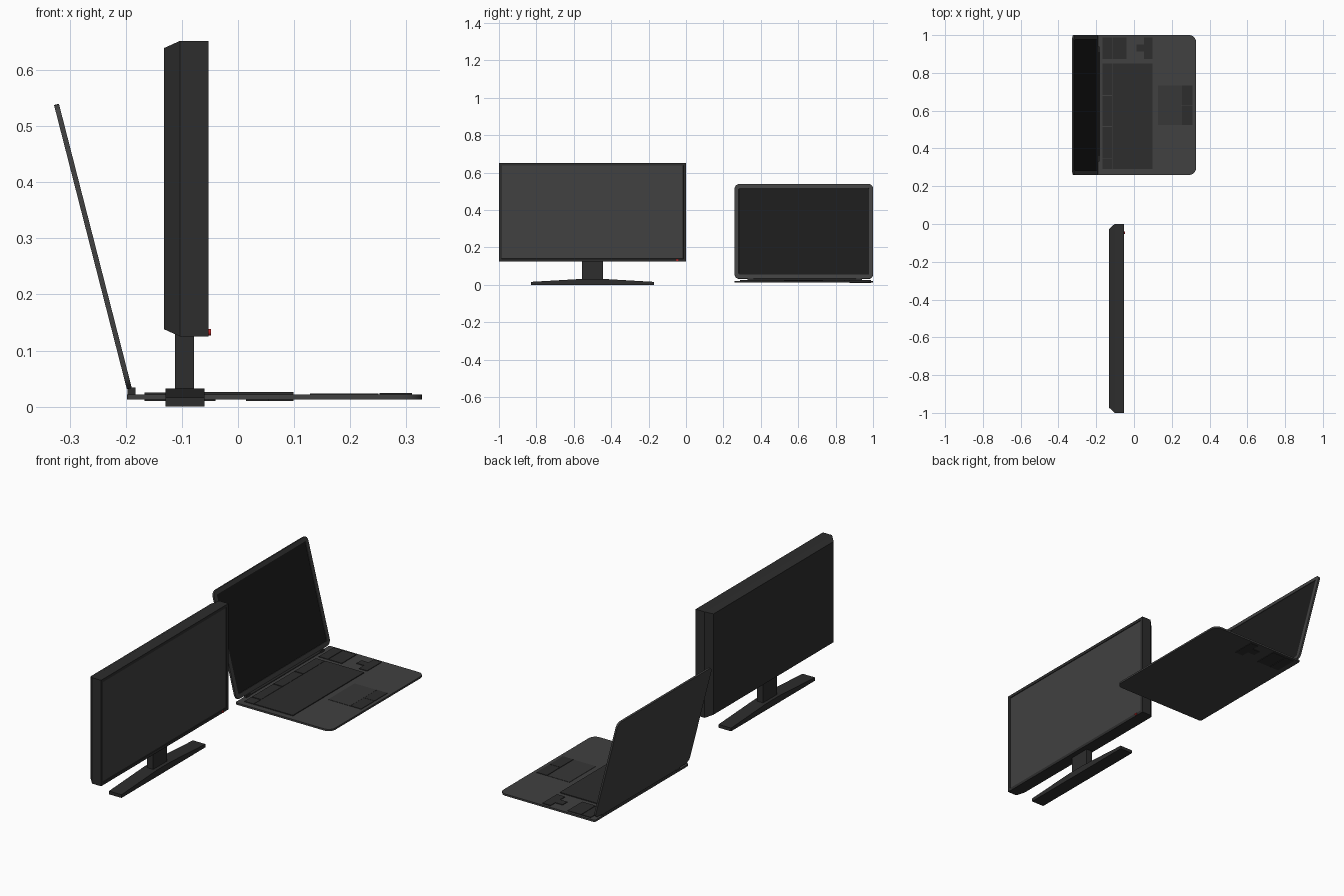
import bpy, bmesh, math
from mathutils import Matrix, Vector

if "Cube" in bpy.data.objects:
    bpy.data.objects.remove(bpy.data.objects["Cube"])


def material(name, r, g, b):
    m = bpy.data.materials.new(name)
    m.diffuse_color = (r, g, b, 1)
    m.use_nodes = True
    m.node_tree.nodes["Principled BSDF"].inputs["Base Color"].default_value = m.diffuse_color
    return m


DARK = material("dark_grey", 0.026, 0.026, 0.026)
MID = material("mid_grey", 0.052, 0.052, 0.052)
BLACK = material("black_glass", 0.011, 0.011, 0.011)
RED = material("red_light", 0.5, 0.02, 0.02)


def finish(name, bm, mat, smooth=False):
    bmesh.ops.recalc_face_normals(bm, faces=bm.faces)
    me = bpy.data.meshes.new(name)
    bm.to_mesh(me)
    bm.free()
    ob = bpy.data.objects.new(name, me)
    bpy.context.collection.objects.link(ob)
    me.materials.append(mat)
    if smooth:
        bpy.ops.object.select_all(action='DESELECT')
        bpy.context.view_layer.objects.active = ob
        ob.select_set(True)
        bpy.ops.object.shade_smooth_by_angle(angle=math.radians(30))
    return ob


def box(name, x, y, z, mat, matrix=Matrix()):
    bm = bmesh.new()
    bmesh.ops.create_cube(bm, size=1)
    for v in bm.verts:
        v.co = Vector([(r[0] + r[1]) / 2 + c * (r[1] - r[0]) for c, r in zip(v.co, (x, y, z))])
    bm.transform(matrix)
    return finish(name, bm, mat)


def cylinder(name, centre, radius, depth, axis, mat):
    bm = bmesh.new()
    rot = Matrix.Rotation(math.pi / 2, 4, 'Y' if axis == 'X' else 'X')
    bmesh.ops.create_cone(bm, cap_ends=True, segments=16, radius1=radius, radius2=radius,
                          depth=depth, matrix=Matrix.Translation(centre) @ rot)
    return finish(name, bm, mat, True)


def prism(pts, shift):
    """Extrude a closed 3D outline; returns the bmesh and the end face."""
    bm = bmesh.new()
    start = bm.faces.new([bm.verts.new(p) for p in pts])
    out = bmesh.ops.extrude_face_region(bm, geom=[start], use_keep_orig=True)["geom"]
    end = [f for f in out if isinstance(f, bmesh.types.BMFace)][0]
    bmesh.ops.translate(bm, verts=end.verts, vec=shift)
    bmesh.ops.recalc_face_normals(bm, faces=bm.faces)
    return bm, end


def rounded(x0, x1, y0, y1, radii):
    """Rounded rectangle; radii start at (x1, y1) and run anticlockwise."""
    pts = []
    corners = ((x1, y1, -1, -1), (x0, y1, 1, -1), (x0, y0, 1, 1), (x1, y0, -1, 1))
    for i, ((x, y, sx, sy), r) in enumerate(zip(corners, radii)):
        for k in range(7):
            a = math.pi / 2 * (i + k / 6)
            pts.append((x + sx * r + r * math.cos(a), y + sy * r + r * math.sin(a), 0))
    return pts


def recess(bm, face, border, depth):
    bmesh.ops.inset_region(bm, faces=[face], thickness=border, use_even_offset=True)
    bmesh.ops.inset_region(bm, faces=[face], thickness=0.0004, depth=-depth, use_even_offset=True)


# monitor housing: straight front, tapered back, recessed bezel
ring = [(-0.103, -1, 0.125), (-0.103, 0, 0.125), (-0.103, 0, 0.652), (-0.103, -1, 0.652)]
bm, front = prism(ring, (0.05, 0, 0))
back = [f for f in bm.faces if all(v.co.x < -0.1 for v in f.verts)][0]
tail = bmesh.ops.extrude_face_region(bm, geom=[back])["geom"]
for v in tail:
    if isinstance(v, bmesh.types.BMVert):
        v.co.x = -0.132
        v.co.y += 0.028 if v.co.y < -0.5 else -0.028
        v.co.z += 0.013 if v.co.z < 0.4 else -0.013
if back.is_valid:
    bmesh.ops.delete(bm, geom=[back], context='FACES_ONLY')
recess(bm, front, 0.0145, 0.005)
finish("monitor_housing", bm, DARK)
box("monitor_display", (-0.06, -0.056), (-0.985, -0.015), (0.14, 0.637), MID)
cylinder("power_light", (-0.052, -0.047, 0.1325), 0.006, 0.008, 'X', RED)

# monitor stand
box("monitor_neck", (-0.112, -0.078), (-0.555, -0.445), (0.025, 0.135), DARK)
foot = [(-0.83, 0), (-0.17, 0), (-0.17, 0.016), (-0.445, 0.032), (-0.555, 0.032), (-0.83, 0.016)]
bm, _ = prism([(-0.129, y, z) for y, z in foot], (0.069, 0, 0))
finish("monitor_foot", bm, DARK)

# laptop base, with larger radii on the front edge
bm, _ = prism(rounded(-0.198, 0.328, 0.26, 1.0, (0.035, 0.008, 0.008, 0.035)), (0, 0, 0.009))
bm.transform(Matrix.Translation((0, 0, 0.013)))
finish("laptop_base", bm, MID, True)

# laptop lid: built flat, then stood up and leaned back
a = math.atan2(0.13, 0.507)
s, c = math.sin(a), math.cos(a)
tilt = Matrix(((0, -s, c, -0.198), (1, 0, 0, 0), (0, c, s, 0.031), (0, 0, 0, 1)))
bm, face = prism(rounded(0.26, 1.0, 0, 0.523, (0.026,) * 4), (0, 0, 0.009))
recess(bm, face, 0.022, 0.003)
bm.transform(tilt)
finish("laptop_lid", bm, MID, True)
box("laptop_display", (0.2825, 0.9775), (0.0225, 0.5005), (0.004, 0.0068), BLACK, tilt)

# hinge
cylinder("hinge_bar", (-0.189, 0.63, 0.027), 0.006, 0.6, 'Y', DARK)
for i, y in enumerate((0.345, 0.925)):
    box(f"hinge_knuckle_{i}", (-0.197, -0.183), (y - 0.015, y + 0.015), (0.018, 0.034), DARK)

# keyboard blocks
box("main_keys", (-0.114, 0.099), (0.29, 0.85), (0.018, 0.026), DARK)
for i, (y0, y1) in enumerate(((0.29, 0.343), (0.348, 0.513), (0.518, 0.678), (0.683, 0.85))):
    box(f"function_keys_{i}", (-0.167, -0.117), (y0, y1), (0.018, 0.025), DARK)
for i, (x0, x1) in enumerate(((-0.167, -0.117), (-0.114, -0.04))):
    box(f"number_keys_{i}", (x0, x1), (0.873, 0.988), (0.0105, 0.025), DARK)

# arrow keys in a T shape
tee = [(0.014, 0.912), (0.054, 0.912), (0.054, 0.873), (0.099, 0.873),
       (0.099, 0.988), (0.054, 0.988), (0.054, 0.95), (0.014, 0.95)]
bm, _ = prism([(x, y, 0.0105) for x, y in tee], (0, 0, 0.0145))
finish("arrow_keys", bm, DARK)

# touchpad and its two buttons
PAD = material("pad_grey", 0.038, 0.038, 0.038)
box("touchpad", (0.128, 0.25), (0.525, 0.733), (0.018, 0.0235), PAD)
for i, (y0, y1) in enumerate(((0.525, 0.628), (0.63, 0.733))):
    box(f"touchpad_button_{i}", (0.252, 0.31), (y0, y1), (0.018, 0.0245), DARK)
